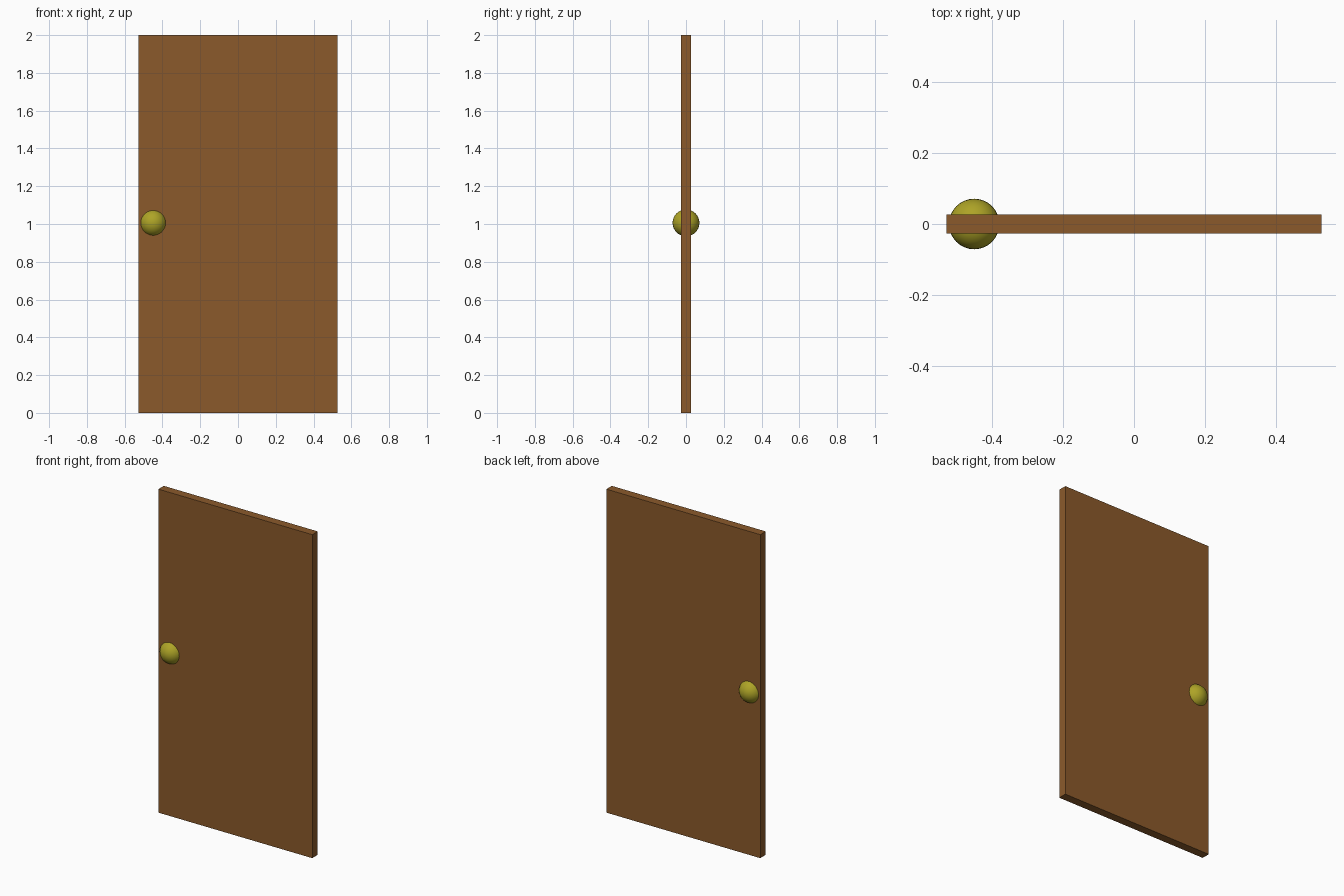
import bpy

if "Cube" in bpy.data.objects:
    bpy.data.objects.remove(bpy.data.objects["Cube"])

WIDTH, THICK, HEIGHT = 1.053, 0.053, 2.0


def paint(obj, name, rgb):
    mat = bpy.data.materials.new(name)
    mat.diffuse_color = (*rgb, 1)
    mat.use_nodes = True
    mat.node_tree.nodes["Principled BSDF"].inputs["Base Color"].default_value = mat.diffuse_color
    obj.data.materials.append(mat)


# Flat door slab
bpy.ops.mesh.primitive_cube_add(size=1, location=(0, 0, HEIGHT / 2))
slab = bpy.context.object
slab.name = "door_slab"
slab.scale = (WIDTH, THICK, HEIGHT)
bpy.ops.object.transform_apply(location=False, rotation=False, scale=True)
paint(slab, "brown_wood", (0.258, 0.102, 0.024))

# Round knob passing through both faces
bpy.ops.mesh.primitive_uv_sphere_add(segments=32, ring_count=16, radius=0.071,
                                     location=(-0.449, 0, 1.006))
knob = bpy.context.object
knob.name = "door_knob"
bpy.ops.object.shade_smooth()
paint(knob, "brass", (0.42, 0.37, 0.02))
